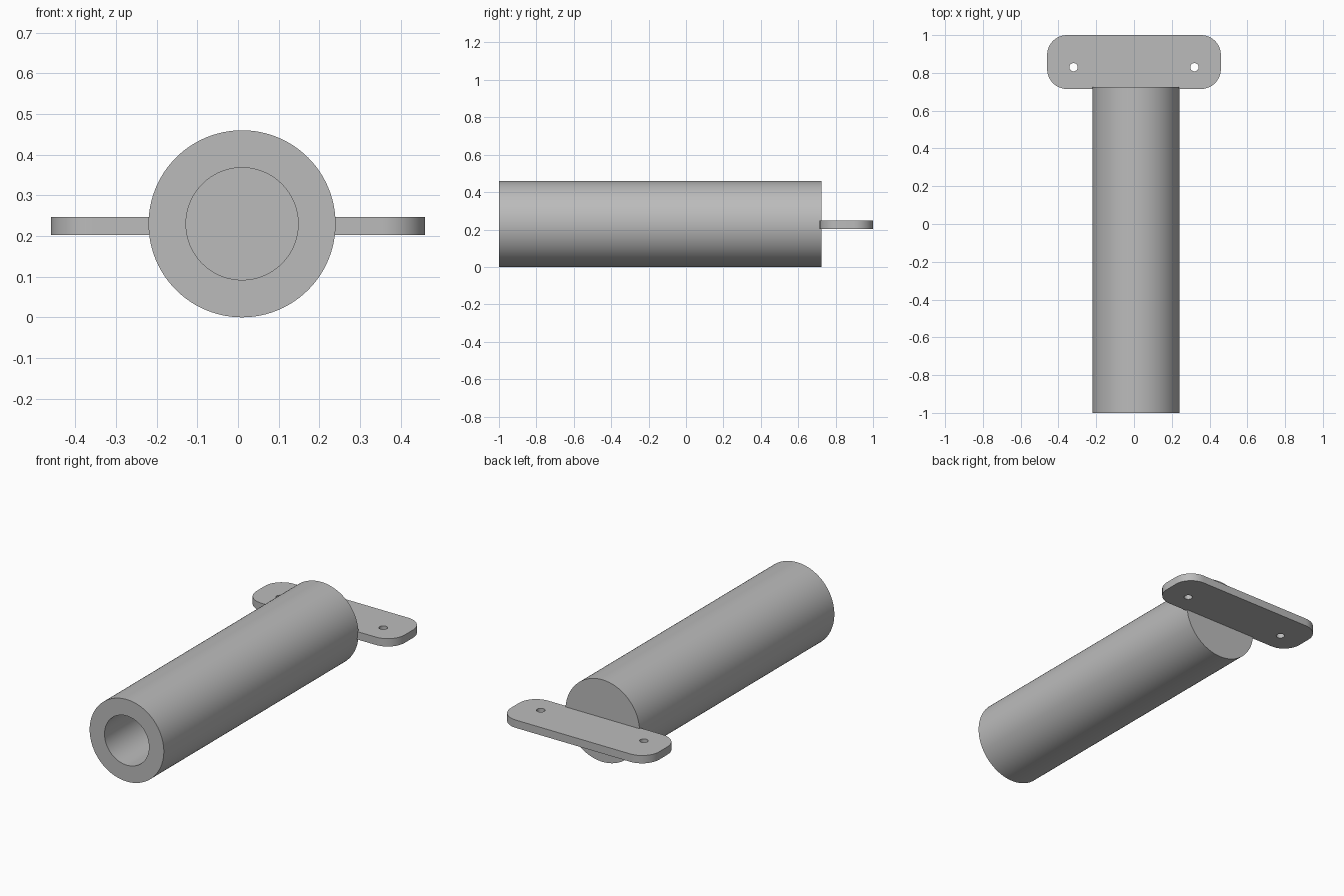
import bpy, bmesh
from math import sin, cos, pi, radians

cube = bpy.data.objects.get("Cube")
if cube:
    bpy.data.objects.remove(cube, do_unlink=True)

grey = bpy.data.materials.new("plain grey")
grey.use_nodes = True
color = (0.5, 0.5, 0.5, 1)
grey.diffuse_color = color
grey.node_tree.nodes["Principled BSDF"].inputs["Base Color"].default_value = color


def finish(name, mesh):
    """Weld, orient, shade and link a finished mesh."""
    bm = bmesh.new()
    bm.from_mesh(mesh)
    bmesh.ops.remove_doubles(bm, verts=bm.verts, dist=1e-5)
    bmesh.ops.recalc_face_normals(bm, faces=bm.faces)
    bm.to_mesh(mesh)
    bm.free()
    mesh.shade_smooth()
    mesh.set_sharp_from_angle(angle=radians(30))
    mesh.materials.clear()
    mesh.materials.append(grey)
    obj = bpy.data.objects.new(name, mesh)
    bpy.context.collection.objects.link(obj)
    return obj


def arc(cx, cy, r, start, end, steps):
    angles = [start + (end - start) * i / steps for i in range(steps + 1)]
    return [(cx + r * cos(a), cy + r * sin(a)) for a in angles]


# Tube: profile of (radius, y) turned around the y axis, bored from the front
OUTER, BORE, FRONT, BACK, FLOOR = 0.23, 0.138, -1.0, 0.725, 0.63
bm = bmesh.new()
profile = [(0, BACK), (OUTER, BACK), (OUTER, FRONT),
           (BORE, FRONT), (BORE, FLOOR), (0, FLOOR)]
verts = [bm.verts.new((r, y, 0)) for r, y in profile]
edges = [bm.edges.new(pair) for pair in zip(verts, verts[1:])]
bmesh.ops.spin(bm, geom=verts + edges, cent=(0, 0, 0), axis=(0, 1, 0),
               angle=2 * pi, steps=96)
tube_mesh = bpy.data.meshes.new("tube")
bm.to_mesh(tube_mesh)
bm.free()
tube = finish("tube", tube_mesh)
tube.location = (0.01, 0, OUTER)

# Mounting plate: rounded outline with two screw holes, extruded
HALF_W, Y0, Y1, CORNER = 0.46, 0.715, 1.0, 0.105
dx = HALF_W - CORNER
centres = [(dx, Y1 - CORNER), (-dx, Y1 - CORNER),
           (-dx, Y0 + CORNER), (dx, Y0 + CORNER)]
outline = []
for i, (cx, cy) in enumerate(centres):
    outline += arc(cx, cy, CORNER, i * pi / 2, (i + 1) * pi / 2, 12)
holes = [arc(side * 0.32, 0.83, 0.022, 0, 2 * pi, 32)[:-1] for side in (-1, 1)]

curve = bpy.data.curves.new("plate_outline", "CURVE")
curve.dimensions = "2D"
curve.fill_mode = "BOTH"
curve.extrude = 0.022
for loop in [outline] + holes:
    spline = curve.splines.new("POLY")
    spline.points.add(len(loop) - 1)
    for point, (x, y) in zip(spline.points, loop):
        point.co = (x, y, 0, 1)
    spline.use_cyclic_u = True
helper = bpy.data.objects.new("plate_outline", curve)
bpy.context.collection.objects.link(helper)
bpy.context.view_layer.update()
evaluated = helper.evaluated_get(bpy.context.evaluated_depsgraph_get())
plate_mesh = bpy.data.meshes.new_from_object(evaluated)
bpy.data.objects.remove(helper, do_unlink=True)
plate = finish("mounting_plate", plate_mesh)
plate.location.z = 0.225
